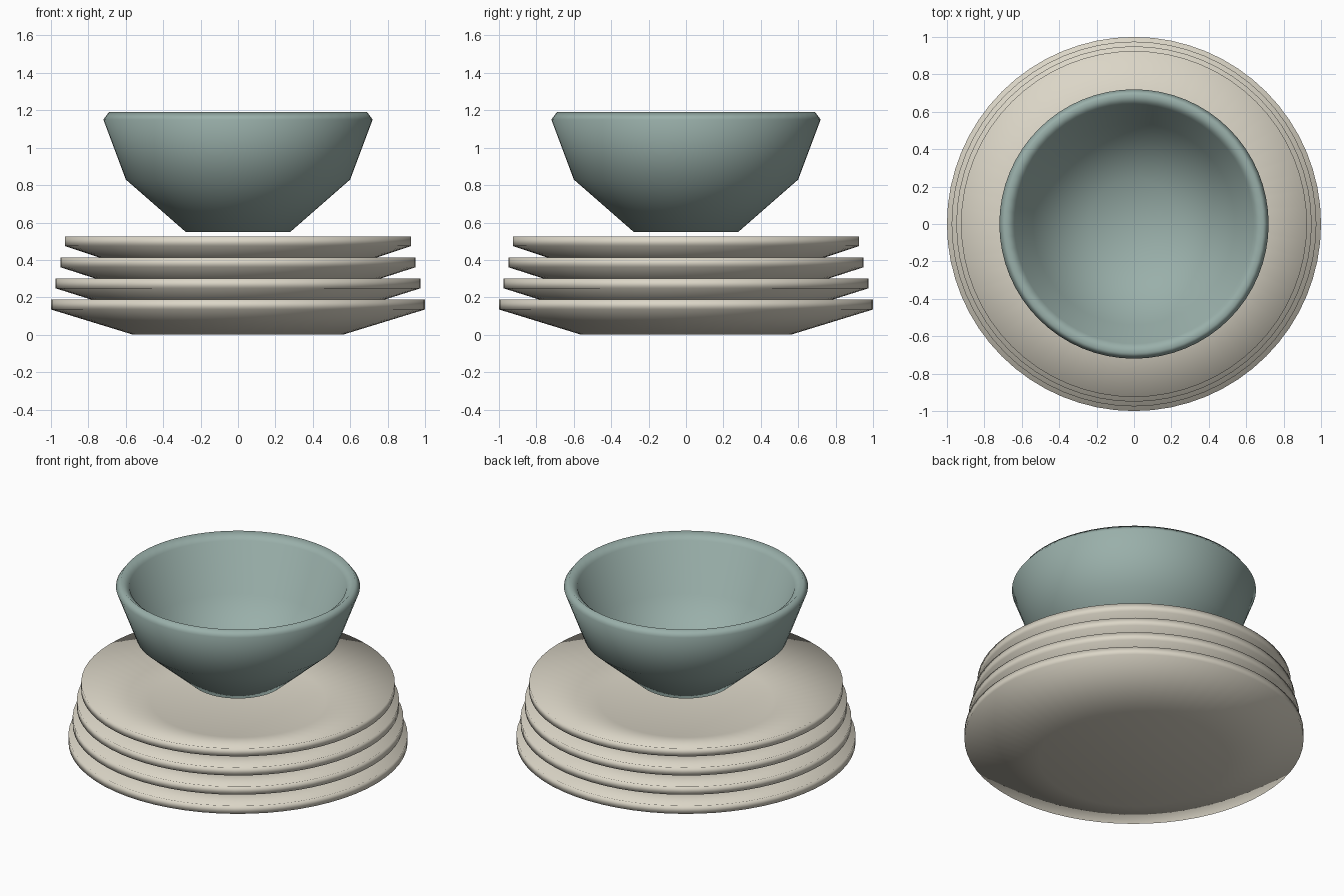
import bpy
import math

cube = bpy.data.objects.get("Cube")
if cube:
    bpy.data.objects.remove(cube, do_unlink=True)


def make_material(name, colour):
    mat = bpy.data.materials.new(name)
    mat.use_nodes = True
    mat.diffuse_color = (*colour, 1)
    mat.node_tree.nodes["Principled BSDF"].inputs["Base Color"].default_value = (*colour, 1)
    return mat


def lathe(name, profile, z, material, sides=64):
    """Spin an (r, z) profile that starts and ends on the axis."""
    verts, rings = [], []
    for r, h in profile:
        n = sides if r > 0 else 1
        rings.append([len(verts) + i for i in range(n)])
        for i in range(n):
            a = math.tau * i / sides
            verts.append((r * math.cos(a), r * math.sin(a), h))
    faces = []
    for low, high in zip(rings, rings[1:]):
        for i in range(sides):
            j = (i + 1) % sides
            if len(low) == 1:
                faces.append((low[0], high[j], high[i]))
            elif len(high) == 1:
                faces.append((low[i], low[j], high[0]))
            else:
                faces.append((low[i], low[j], high[j], high[i]))
    mesh = bpy.data.meshes.new(name)
    mesh.from_pydata(verts, [], faces)
    mesh.materials.append(material)
    mesh.shade_smooth()
    obj = bpy.data.objects.new(name, mesh)
    obj.location.z = z
    bpy.context.collection.objects.link(obj)
    return obj


cream = make_material("cream glaze", (0.71, 0.67, 0.57))
sage = make_material("sage glaze", (0.32, 0.43, 0.40))

# Stack of shallow plates, each a little smaller than the one below
for k in range(4):
    s = 1 - 0.025 * k
    plate = [(0, 0), (0.56 * s, 0), (s, 0.135), (s, 0.187),
             (0.56 * s, 0.07), (0, 0.07)]
    lathe(f"plate_{k + 1}", plate, 0.113 * k, cream)

# Bowl with a bevelled lip and a hollow inside
bowl = [(0, 0), (0.28, 0), (0.6, 0.28), (0.72, 0.6), (0.69, 0.64),
        (0.64, 0.6), (0.54, 0.3), (0.24, 0.06), (0, 0.06)]
lathe("bowl", bowl, 0.55, sage)
